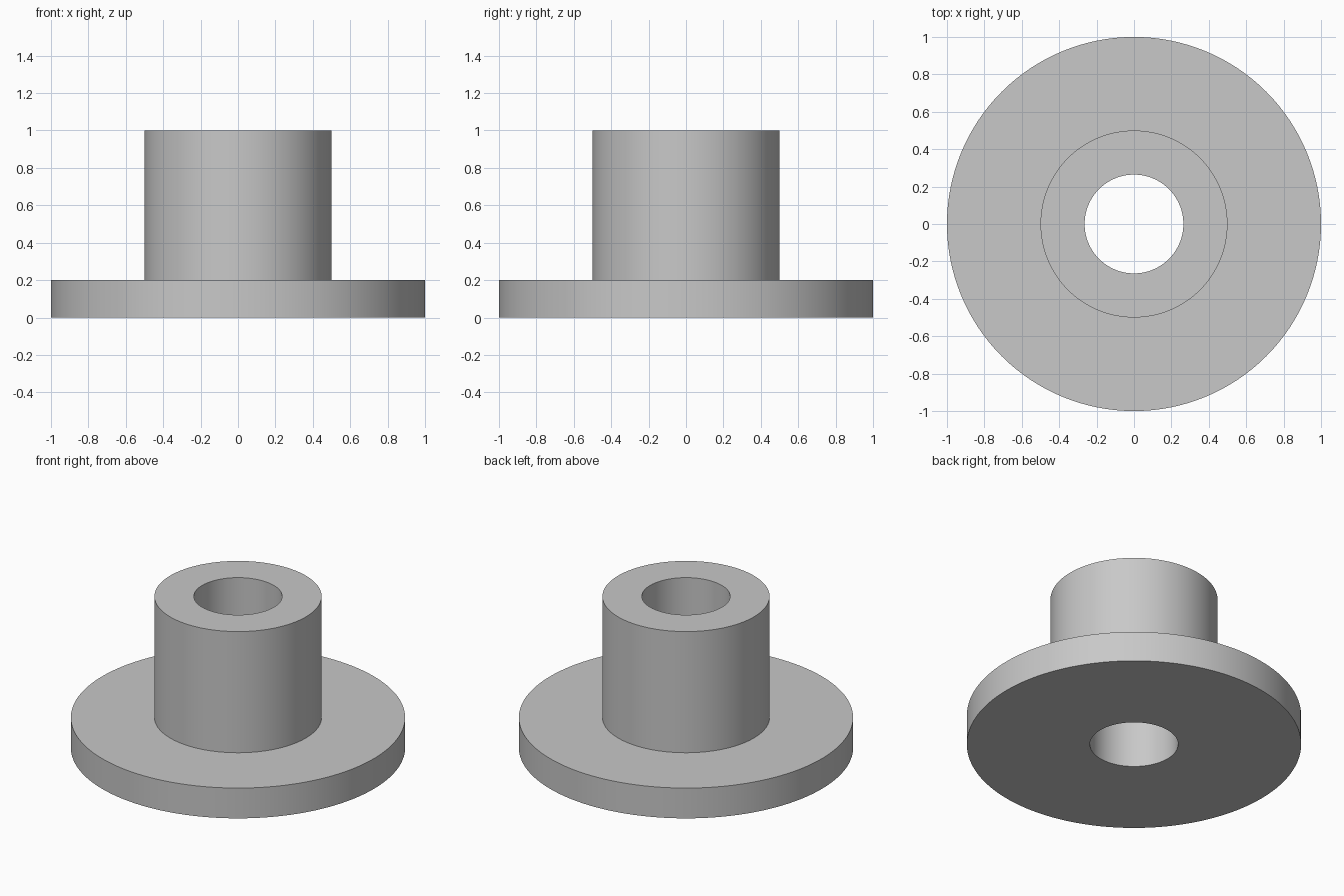
import bpy
import bmesh
from math import cos, sin, tau, radians

cube = bpy.data.objects.get("Cube")
if cube:
    bpy.data.objects.remove(cube, do_unlink=True)

SEGMENTS = 128
BORE, HUB, FLANGE = 0.264, 0.5, 1.0
FLANGE_TOP, HUB_TOP = 0.2, 1.0

# Plain grey material
grey = bpy.data.materials.new("plain_grey")
grey.use_nodes = True
colour = (0.58, 0.58, 0.58, 1)
grey.diffuse_color = colour
grey.node_tree.nodes["Principled BSDF"].inputs["Base Color"].default_value = colour


def lathe(name, profile, material):
    """Revolve a closed (radius, height) profile around z."""
    bm = bmesh.new()
    rings = []
    for i in range(SEGMENTS):
        a = tau * i / SEGMENTS
        rings.append([bm.verts.new((r * cos(a), r * sin(a), z)) for r, z in profile])
    for i, ring in enumerate(rings):
        following = rings[(i + 1) % SEGMENTS]
        for j in range(len(profile)):
            k = (j + 1) % len(profile)
            bm.faces.new((ring[j], following[j], following[k], ring[k]))
    bmesh.ops.recalc_face_normals(bm, faces=bm.faces)
    mesh = bpy.data.meshes.new(name)
    bm.to_mesh(mesh)
    bm.free()
    mesh.materials.append(material)
    obj = bpy.data.objects.new(name, mesh)
    bpy.context.collection.objects.link(obj)
    bpy.ops.object.select_all(action="DESELECT")
    obj.select_set(True)
    bpy.context.view_layer.objects.active = obj
    bpy.ops.object.shade_smooth_by_angle(angle=radians(30))
    return obj


# Flanged bushing: wide base disc, raised hub and a through bore
lathe("flanged_bushing", [
    (BORE, 0), (FLANGE, 0), (FLANGE, FLANGE_TOP),
    (HUB, FLANGE_TOP), (HUB, HUB_TOP), (BORE, HUB_TOP),
], grey)
